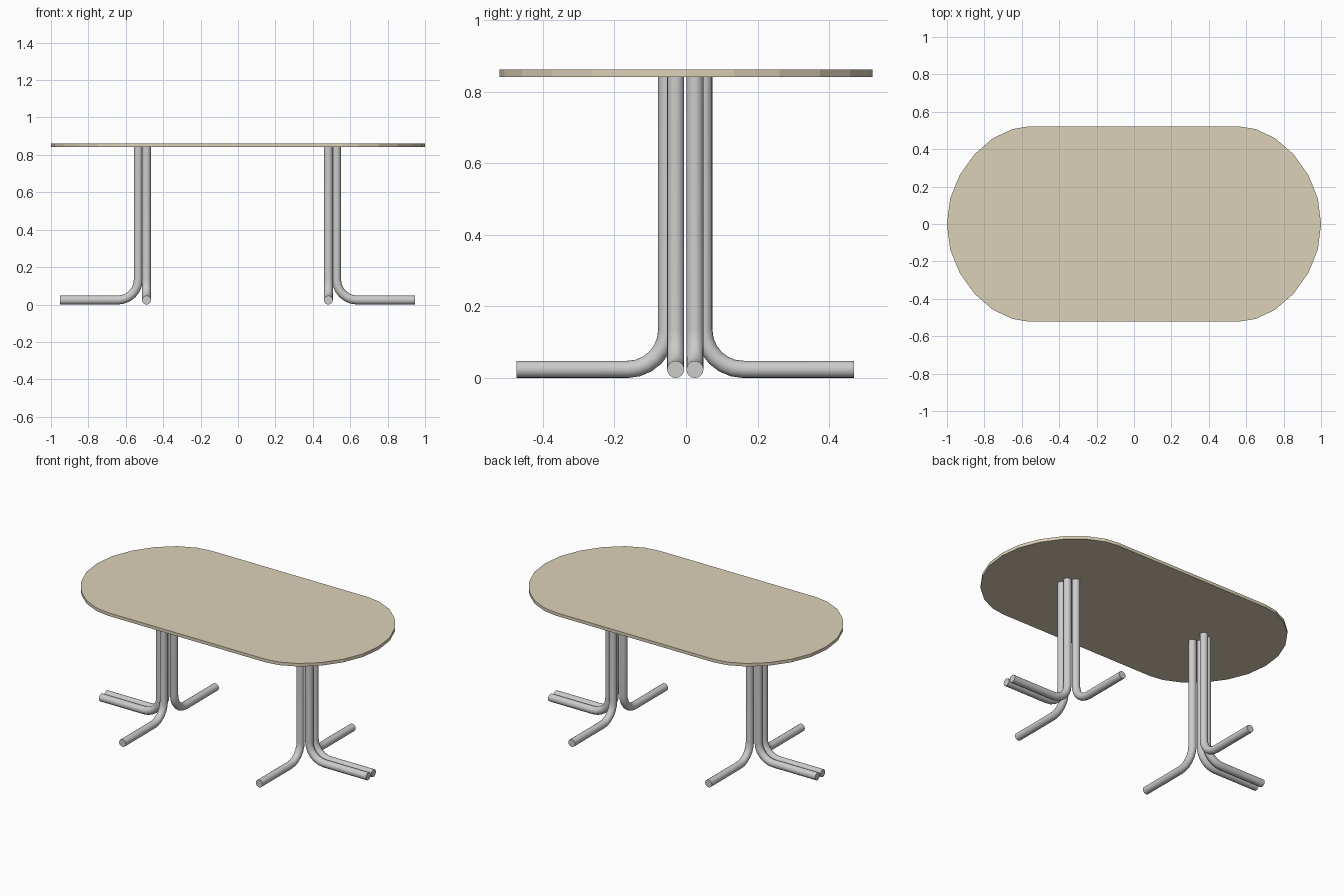
import bpy, bmesh
from math import sin, cos, pi, radians
from mathutils import Vector

if "Cube" in bpy.data.objects:
    bpy.data.objects.remove(bpy.data.objects["Cube"])

TOP_Z, THICK = 0.842, 0.02
TUBE_R, BEND_R, BEND_STEPS = 0.024, 0.11, 6
OFF = Vector((-0.003, -0.002, 0))   # pedestals sit very slightly off centre


def smooth(obj):
    bpy.ops.object.select_all(action='DESELECT')
    obj.select_set(True)
    bpy.context.view_layer.objects.active = obj
    bpy.ops.object.shade_smooth_by_angle(angle=radians(35))


# Tabletop: one quarter of the faceted outline, mirrored to all four corners
def make_tabletop():
    quarter = [(1, 0), (0.983, 0.136), (0.932, 0.262), (0.852, 0.374),
               (0.754, 0.459), (0.648, 0.508), (0.56, 0.522)]
    half = quarter + [(-x, y) for x, y in reversed(quarter)]
    outline = half + [(-x, -y) for x, y in half[1:-1]]
    bm = bmesh.new()
    face = bm.faces.new([bm.verts.new((x, y, TOP_Z)) for x, y in outline])
    ext = bmesh.ops.extrude_face_region(bm, geom=[face], use_keep_orig=True)
    moved = [v for v in ext['geom'] if isinstance(v, bmesh.types.BMVert)]
    bmesh.ops.translate(bm, verts=moved, vec=(0, 0, THICK))
    bmesh.ops.recalc_face_normals(bm, faces=bm.faces)
    mesh = bpy.data.meshes.new("tabletop")
    bm.to_mesh(mesh)
    bm.free()
    obj = bpy.data.objects.new("tabletop", mesh)
    bpy.context.collection.objects.link(obj)
    wood = bpy.data.materials.new("wood")
    wood.diffuse_color = (0.72, 0.64, 0.48, 1)
    wood.use_nodes = True
    wood.node_tree.nodes["Principled BSDF"].inputs["Base Color"].default_value = wood.diffuse_color
    mesh.materials.append(wood)


# Bent tube leg: vertical post, quarter bend, then a straight foot
def make_leg(name, base, direction, reach):
    d, up = Vector(direction), Vector((0, 0, 1))
    base = Vector(base) + OFF
    pts = [base + up * TOP_Z]
    for i in range(BEND_STEPS + 1):
        a = pi / 2 * i / BEND_STEPS
        pts.append(base + d * BEND_R * (1 - cos(a))
                   + up * (TUBE_R + BEND_R * (1 - sin(a))))
    pts.append(base + d * reach + up * TUBE_R)
    curve = bpy.data.curves.new(name, 'CURVE')
    curve.dimensions = '3D'
    curve.bevel_depth = TUBE_R
    curve.bevel_resolution = 6
    curve.use_fill_caps = True
    spline = curve.splines.new('POLY')
    spline.points.add(len(pts) - 1)
    for p, co in zip(spline.points, pts):
        p.co = (*co, 1)
    obj = bpy.data.objects.new(name, curve)
    bpy.context.collection.objects.link(obj)
    bpy.ops.object.select_all(action='DESELECT')
    obj.select_set(True)
    bpy.context.view_layer.objects.active = obj
    bpy.ops.object.convert(target='MESH')
    obj = bpy.context.view_layer.objects.active
    # weld the end caps to the tube
    bm = bmesh.new()
    bm.from_mesh(obj.data)
    bmesh.ops.remove_doubles(bm, verts=bm.verts, dist=1e-5)
    bmesh.ops.recalc_face_normals(bm, faces=bm.faces)
    bm.to_mesh(obj.data)
    bm.free()
    smooth(obj)


make_tabletop()

# Two pedestals, each with two end legs and two side legs
for sx, end in ((-1, "left"), (1, "right")):
    for sy, side in ((-1, "front"), (1, "back")):
        make_leg(f"{end}_{side}_end_leg", (sx * 0.53, sy * 0.027, 0), (sx, 0, 0), 0.419)
        make_leg(f"{end}_{side}_side_leg", (sx * 0.486, sy * 0.052, 0), (0, sy, 0), 0.42)
